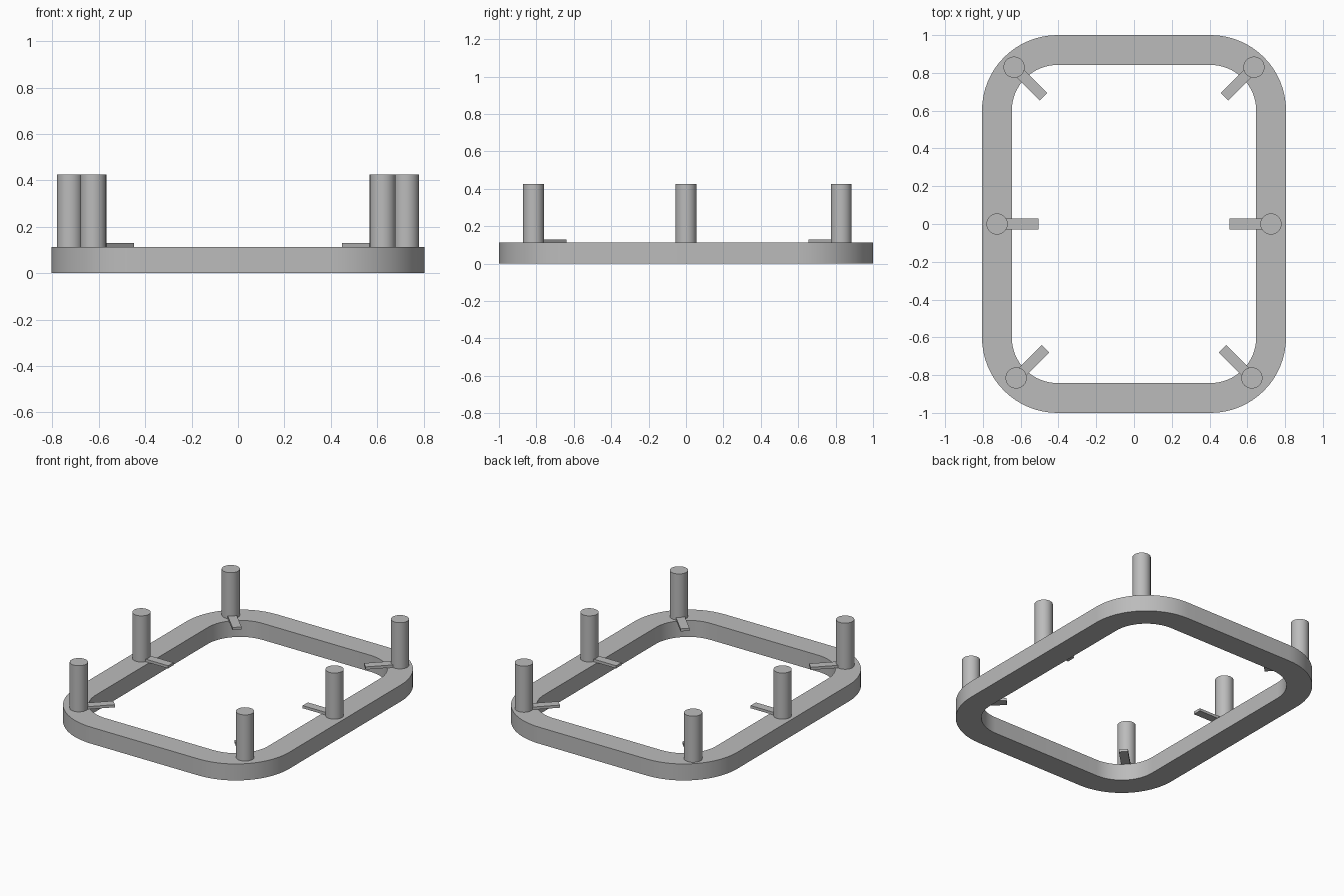
import bpy, bmesh, math
from mathutils import Matrix, Vector

cube = bpy.data.objects.get("Cube")
if cube:
    bpy.data.objects.remove(cube, do_unlink=True)

GREY = (0.5, 0.5, 0.5, 1)
grey = bpy.data.materials.new("plain_grey")
grey.use_nodes = True
grey.diffuse_color = GREY
grey.node_tree.nodes["Principled BSDF"].inputs["Base Color"].default_value = GREY

FRAME_TOP, POST_TOP, BAR_TOP = 0.112, 0.425, 0.13
POST_RADIUS, BAR_WIDTH, BAR_REACH = 0.056, 0.056, 0.22


def finish(name, bm, smooth=True):
    bmesh.ops.recalc_face_normals(bm, faces=bm.faces)
    mesh = bpy.data.meshes.new(name)
    bm.to_mesh(mesh)
    bm.free()
    mesh.materials.append(grey)
    obj = bpy.data.objects.new(name, mesh)
    bpy.context.collection.objects.link(obj)
    if smooth:
        bpy.ops.object.select_all(action="DESELECT")
        obj.select_set(True)
        bpy.context.view_layer.objects.active = obj
        bpy.ops.object.shade_smooth_by_angle(angle=math.radians(30))
    return obj


def rounded_outline(radius, steps=16):
    """Rounded rectangle around fixed corner centres."""
    points = []
    for quarter, (sx, sy) in enumerate([(1, 1), (-1, 1), (-1, -1), (1, -1)]):
        for i in range(steps + 1):
            a = (quarter + i / steps) * math.pi / 2
            points.append((sx * 0.405 + radius * math.cos(a),
                           sy * 0.6 + radius * math.sin(a)))
    return points


# Base frame: rounded rectangular ring with flat top and bottom
bm = bmesh.new()
section = [(0.4, 0), (0.4, FRAME_TOP), (0.242, FRAME_TOP), (0.242, 0)]
rings = [[bm.verts.new((x, y, z)) for x, y in rounded_outline(r)] for r, z in section]
count = len(rings[0])
for k, ring in enumerate(rings):
    above = rings[(k + 1) % len(rings)]
    for i in range(count):
        j = (i + 1) % count
        bm.faces.new((ring[i], ring[j], above[j], above[i]))
finish("base_frame", bm)


def add_post(name, x, y):
    bm = bmesh.new()
    height = POST_TOP - FRAME_TOP
    bmesh.ops.create_cone(bm, cap_ends=True, segments=48, radius1=POST_RADIUS,
                          radius2=POST_RADIUS, depth=height,
                          matrix=Matrix.Translation((x, y, FRAME_TOP + height / 2)))
    finish(name + "_post", bm)


def add_bar(name, x, y, angle):
    """Thin flat bar reaching inward from the post."""
    bm = bmesh.new()
    height = BAR_TOP - FRAME_TOP
    place = (Matrix.Translation((x, y, FRAME_TOP + height / 2))
             @ Matrix.Rotation(angle, 4, "Z")
             @ Matrix.Translation((BAR_REACH / 2, 0, 0))
             @ Matrix.Diagonal((BAR_REACH, BAR_WIDTH, height, 1)))
    bmesh.ops.create_cube(bm, size=1, matrix=place)
    finish(name + "_bar", bm, smooth=False)


# Posts and inward bars, mirrored left and right
stations = [("back", 0.635, 0.83, 225), ("middle", 0.725, 0, 180),
            ("front", 0.624, -0.815, 135)]
for row, x, y, degrees in stations:
    for side, s in (("left", 1), ("right", -1)):
        angle = math.radians(degrees if s > 0 else 180 - degrees)
        add_post(f"{row}_{side}", s * x, y)
        add_bar(f"{row}_{side}", s * x, y, angle)
